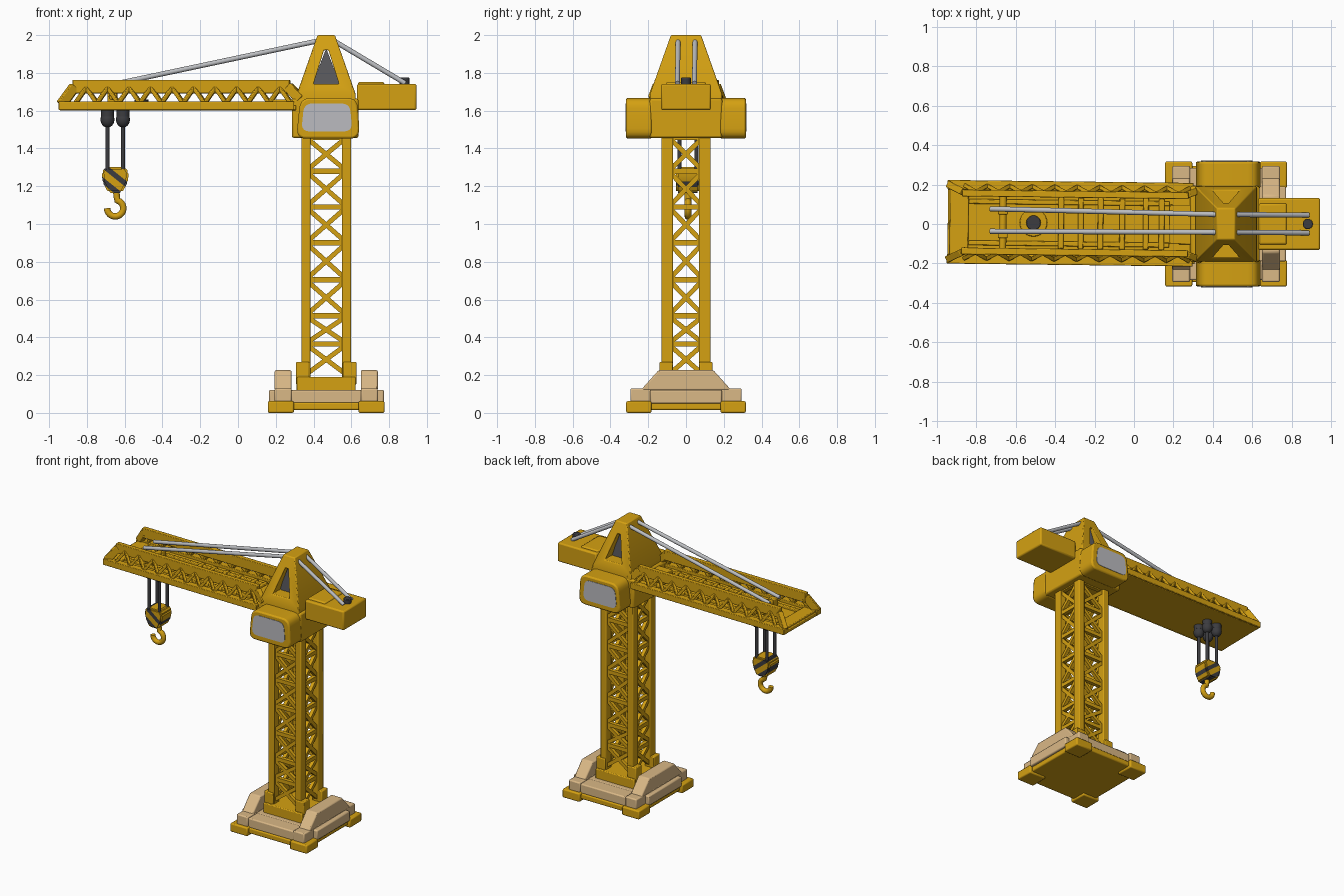
import bpy, bmesh, math
from mathutils import Vector as V, Matrix as M

if "Cube" in bpy.data.objects:
    bpy.data.objects.remove(bpy.data.objects["Cube"])


def material(name, rgb):
    m = bpy.data.materials.new(name)
    m.diffuse_color = (*rgb, 1)
    m.use_nodes = True
    m.node_tree.nodes["Principled BSDF"].inputs["Base Color"].default_value = m.diffuse_color
    return m


YELLOW = material("crane yellow", (0.66, 0.355, 0.006))
TAN = material("concrete tan", (0.70, 0.48, 0.24))
GLASS = material("window grey", (0.50, 0.50, 0.53))
STEEL = material("cable steel", (0.50, 0.51, 0.53))
DARK = material("dark grey", (0.045, 0.045, 0.05))
SLATE = material("slate grey", (0.11, 0.11, 0.12))


# --- helpers: add shapes to a bmesh, then finish it as one named object
def box(bm, x0, x1, y0, y1, z0, z1):
    mat = M.Translation(((x0 + x1) / 2, (y0 + y1) / 2, (z0 + z1) / 2)) @ M.Diagonal((x1 - x0, y1 - y0, z1 - z0, 1))
    bmesh.ops.create_cube(bm, size=1, matrix=mat)


def along(p, q):
    p, q = V(p), V(q)
    return M.Translation((p + q) / 2) @ (q - p).to_track_quat('Z', 'Y').to_matrix().to_4x4(), (q - p).length


def beam(bm, p, q, w, d=None):
    mat, length = along(p, q)
    bmesh.ops.create_cube(bm, size=1, matrix=mat @ M.Diagonal((w, d or w, length, 1)))


def rod(bm, p, q, r, n=16):
    mat, length = along(p, q)
    bmesh.ops.create_cone(bm, cap_ends=True, segments=n, radius1=r, radius2=r, depth=length, matrix=mat)


def prism(bm, pts, lo, hi, axis='y'):
    at = (lambda a, b, t: (a, t, b)) if axis == 'y' else (lambda a, b, t: (t, a, b))
    rings = [[bm.verts.new(at(a, b, t)) for a, b in pts] for t in (lo, hi)]
    n = len(pts)
    bm.faces.new(rings[0])
    bm.faces.new(rings[1][::-1])
    for i in range(n):
        j = (i + 1) % n
        bm.faces.new((rings[0][i], rings[1][i], rings[1][j], rings[0][j]))


def rounded(corners, r, n=5):
    """Round each corner of a polygon with a quadratic curve."""
    out = []
    for i, c in enumerate(corners):
        c = V(c)
        a = c + (V(corners[i - 1]) - c).normalized() * r
        b = c + (V(corners[(i + 1) % len(corners)]) - c).normalized() * r
        for k in range(n + 1):
            t = k / n
            out.append(tuple(a * (1 - t) ** 2 + c * 2 * t * (1 - t) + b * t * t))
    return out


def finish(bm, name, *mats, bevel=0.0, turn=0.0):
    bmesh.ops.recalc_face_normals(bm, faces=bm.faces)
    me = bpy.data.meshes.new(name)
    bm.to_mesh(me)
    bm.free()
    ob = bpy.data.objects.new(name, me)
    bpy.context.collection.objects.link(ob)
    for m in mats:
        me.materials.append(m)
    ob.rotation_euler.z = turn
    bpy.ops.object.select_all(action='DESELECT')
    ob.select_set(True)
    bpy.context.view_layer.objects.active = ob
    bpy.ops.object.shade_smooth_by_angle(angle=math.radians(35))
    if bevel:
        mod = ob.modifiers.new("soft edges", 'BEVEL')
        mod.width, mod.segments, mod.angle_limit = bevel, 2, math.radians(40)
    return ob


CX = 0.467  # tower centre
SIDES = (-1, 1)

# --- base: yellow plate with corner pads
bm = bmesh.new()
box(bm, 0.18, 0.755, -0.295, 0.295, 0.015, 0.055)
for sx in SIDES:
    for sy in SIDES:
        x, y = CX + sx * 0.24, sy * 0.25
        box(bm, x - 0.069, x + 0.069, y - 0.067, y + 0.067, 0, 0.062)
finish(bm, "base_plate", YELLOW, bevel=0.008)

# concrete slabs and sloped ballast walls
bm = bmesh.new()
box(bm, 0.165, 0.772, -0.19, 0.19, 0.05, 0.122)
box(bm, 0.28, 0.655, -0.285, 0.285, 0.05, 0.12)
for sx in SIDES:
    x = CX + sx * 0.228
    box(bm, x - 0.045, x + 0.045, -0.295, 0.295, 0.05, 0.13)
    prism(bm, [(-0.24, 0.12), (0.24, 0.12), (0.145, 0.226), (-0.145, 0.226)], x - 0.045, x + 0.045, 'x')
finish(bm, "ballast", TAN, bevel=0.008)

# tower foot collar with corner sockets
bm = bmesh.new()
box(bm, CX - 0.156, CX + 0.156, -0.155, 0.155, 0.11, 0.19)
for sx in SIDES:
    for sy in SIDES:
        x, y = CX + sx * 0.125, sy * 0.105
        box(bm, x - 0.035, x + 0.035, y - 0.035, y + 0.035, 0.15, 0.27)
finish(bm, "tower_foot", YELLOW, bevel=0.006)

# --- tower: four columns with crossed bracing on all sides
bm = bmesh.new()
for sx in SIDES:
    for sy in SIDES:
        x, y = CX + sx * 0.108, sy * 0.1
        box(bm, x - 0.024, x + 0.024, y - 0.031, y + 0.031, 0.15, 1.5)
finish(bm, "tower_columns", YELLOW, bevel=0.006)
bm = bmesh.new()
levels = [0.2, 0.365, 0.515, 0.705, 0.9, 1.09, 1.28, 1.46]
for z0, z1 in zip(levels, levels[1:]):
    a, b = z0 + 0.012, z1 - 0.012
    for s in SIDES:
        for d in SIDES:
            beam(bm, (CX - d * 0.095, s * 0.102, a), (CX + d * 0.095, s * 0.102, b), 0.025)
            beam(bm, (CX + s * 0.108, -d * 0.08, a), (CX + s * 0.108, d * 0.08, b), 0.025)
        beam(bm, (CX - 0.1, s * 0.102, z1), (CX + 0.1, s * 0.102, z1), 0.028)
        beam(bm, (CX + s * 0.108, -0.09, z1), (CX + s * 0.108, 0.09, z1), 0.028)
finish(bm, "tower_bracing", YELLOW)

# --- cab: middle block, two side cabins, windows
bm = bmesh.new()
box(bm, 0.285, 0.638, -0.192, 0.192, 1.455, 1.665)
finish(bm, "cab_middle", YELLOW, bevel=0.012)
cabin = rounded([(0.308, 1.452), (0.645, 1.452), (0.632, 1.667), (0.33, 1.667)], 0.055)
pane = rounded([(0.335, 1.49), (0.605, 1.49), (0.592, 1.638), (0.35, 1.638)], 0.045)
for s, side in ((-1, "front"), (1, "rear")):
    bm = bmesh.new()
    prism(bm, cabin, s * 0.18, s * 0.318)
    finish(bm, side + "_cabin", YELLOW, bevel=0.01)
    bm = bmesh.new()
    prism(bm, pane, s * 0.314, s * 0.321)
    finish(bm, side + "_window", GLASS)

# --- peak: tapered tower head with a triangular opening
bm = bmesh.new()
rings = [[bm.verts.new((CX + sx * w, sy * d, z)) for sx, sy in ((-1, -1), (1, -1), (1, 1), (-1, 1))]
         for w, d, z in ((0.157, 0.19, 1.64), (0.155, 0.19, 1.69), (0.046, 0.08, 2.0))]
bm.faces.new(rings[0])
bm.faces.new(rings[2])
for lo, hi in zip(rings, rings[1:]):
    for i in range(4):
        bm.faces.new((lo[i], lo[i - 1], hi[i - 1], hi[i]))
peak = finish(bm, "peak")
peak.data.materials.append(YELLOW)
bm = bmesh.new()
prism(bm, [(CX - 0.068, 1.74), (CX + 0.068, 1.74), (CX + 0.012, 1.92), (CX - 0.012, 1.92)], -0.4, 0.4)
cutter = finish(bm, "peak_cutter", YELLOW)
cutter.hide_render = True
cutter.hide_set(True)
cut = peak.modifiers.new("opening", 'BOOLEAN')
cut.operation, cut.object, cut.solver = 'DIFFERENCE', cutter, 'EXACT'
soft = peak.modifiers.new("soft edges", 'BEVEL')
soft.width, soft.segments, soft.angle_limit = 0.006, 2, math.radians(35)
bm = bmesh.new()
prism(bm, [(CX - 0.075, 1.735), (CX + 0.075, 1.735), (CX, 1.93)], -0.085, 0.085)
finish(bm, "peak_core", SLATE)

# --- counterweight with its cable bolt
bm = bmesh.new()
box(bm, 0.63, 0.945, -0.132, 0.132, 1.603, 1.742)
box(bm, 0.635, 0.775, -0.105, 0.105, 1.7, 1.752)
finish(bm, "counterweight", YELLOW, bevel=0.01)
bm = bmesh.new()
rod(bm, (0.882, 0, 1.73), (0.882, 0, 1.775), 0.026)
finish(bm, "counterweight_bolt", DARK, bevel=0.004)

# --- jib: deck, leaning side trusses, cross bars (turned very slightly)
TURN = -0.012
bm = bmesh.new()
box(bm, -0.945, 0.31, -0.2, 0.2, 1.602, 1.628)
box(bm, -0.935, -0.84, -0.18, 0.18, 1.61, 1.642)
box(bm, 0.18, 0.3, -0.1, 0.1, 1.61, 1.66)
for x in (-0.37, -0.27, -0.17, -0.06, 0.06, 0.14):
    box(bm, x - 0.014, x + 0.014, -0.13, 0.13, 1.615, 1.648)
rod(bm, (-0.51, 0, 1.615), (-0.51, 0, 1.642), 0.07, 24)
rod(bm, (-0.665, -0.17, 1.675), (-0.665, 0.17, 1.675), 0.018)
for s in SIDES:
    box(bm, -0.84, 0.18, s * 0.105 - 0.012, s * 0.105 + 0.012, 1.61, 1.645)
    box(bm, -0.69, -0.64, s * 0.06 - 0.02, s * 0.06 + 0.02, 1.62, 1.7)
finish(bm, "jib_deck", YELLOW, bevel=0.005, turn=TURN)
bm = bmesh.new()
for s in SIDES:
    box(bm, -0.948, 0.3, s * 0.188 - 0.024, s * 0.188 + 0.024, 1.604, 1.648)
    beam(bm, (-0.875, s * 0.147, 1.727), (0.275, s * 0.147, 1.727), 0.034, 0.07)
    beam(bm, (-0.935, s * 0.185, 1.632), (-0.865, s * 0.15, 1.728), 0.035, 0.05)
    beam(bm, (0.265, s * 0.15, 1.728), (0.33, s * 0.175, 1.66), 0.035, 0.05)
    for i in range(20):  # zigzag web
        x0, x1 = -0.86 + i * 0.057, -0.803 + i * 0.057
        lo, hi = (s * 0.185, 1.64), (s * 0.155, 1.722)
        a, b = (lo, hi) if i % 2 == 0 else (hi, lo)
        beam(bm, (x0, *a), (x1, *b), 0.02)
finish(bm, "jib_trusses", YELLOW, bevel=0.004, turn=TURN)
bm = bmesh.new()
rod(bm, (-0.51, 0, 1.63), (-0.51, 0, 1.66), 0.037, 24)
finish(bm, "jib_bolt", DARK, bevel=0.004, turn=TURN)

# --- stay cables on both sides of the peak
bm = bmesh.new()
for s in SIDES:
    y = s * 0.045 + 0.003
    rod(bm, (0.45, y, 1.975), (-0.73, 0.02 + s * 0.057, 1.725), 0.013)
    rod(bm, (0.49, y, 1.98), (0.885, s * 0.045, 1.745), 0.013)
finish(bm, "stay_cables", STEEL)

# --- pulleys and hoist ropes
HX, HY = -0.65, 0.01
bm = bmesh.new()
for sx in SIDES:
    for sy in SIDES:
        x, y = HX + sx * 0.041, HY + sy * 0.045
        bmesh.ops.create_uvsphere(bm, u_segments=16, v_segments=10, radius=0.037,
                                  matrix=M.Translation((x, y, 1.553)) @ M.Diagonal((1, 1, 1.15, 1)))
        rod(bm, (x, y, 1.57), (x, y, 1.61), 0.034)
        rod(bm, (x, y, 1.26), (x, y, 1.54), 0.011, 12)
finish(bm, "pulleys_and_ropes", DARK)

# --- hook block, cut into diagonal warning stripes
bm = bmesh.new()
half = [(0.05, 1.302), (0.072, 1.275), (0.066, 1.22), (0.036, 1.165)]
prism(bm, [(HX + x, z) for x, z in half] + [(HX - x, z) for x, z in half[::-1]], HY - 0.062, HY + 0.062)
bmesh.ops.bevel(bm, geom=bm.edges[:], offset=0.01, segments=2, affect='EDGES')
cuts = [-0.075, -0.04, 0.005, 0.04]
for c in cuts:
    bmesh.ops.bisect_plane(bm, geom=bm.verts[:] + bm.edges[:] + bm.faces[:],
                           plane_co=(HX, HY, 1.235 + c), plane_no=(0.8, 0, 1))
for f in bm.faces:
    c = f.calc_center_median()
    s = 0.8 * (c.x - HX) + c.z - 1.235
    f.material_index = int(cuts[0] < s < cuts[1] or cuts[2] < s < cuts[3])
finish(bm, "hook_block", YELLOW, DARK)

# --- hook: swept arc
cu = bpy.data.curves.new("hook", 'CURVE')
cu.dimensions, cu.bevel_depth, cu.bevel_resolution, cu.use_fill_caps = '3D', 0.018, 3, True
pts = [(HX + 0.005, HY, 1.18), (HX + 0.008, HY, 1.145)]
for i in range(17):
    a = math.radians(75 - i * 16)
    pts.append((HX + 0.043 * math.cos(a), HY, 1.083 + 0.043 * math.sin(a)))
sp = cu.splines.new('POLY')
sp.points.add(len(pts) - 1)
for p, co in zip(sp.points, pts):
    p.co = (*co, 1)
cu.materials.append(YELLOW)
hook = bpy.data.objects.new("hook", cu)
bpy.context.collection.objects.link(hook)
bpy.ops.object.select_all(action='DESELECT')
hook.select_set(True)
bpy.context.view_layer.objects.active = hook
bpy.ops.object.convert(target='MESH')
bpy.ops.object.shade_smooth_by_angle(angle=math.radians(40))
